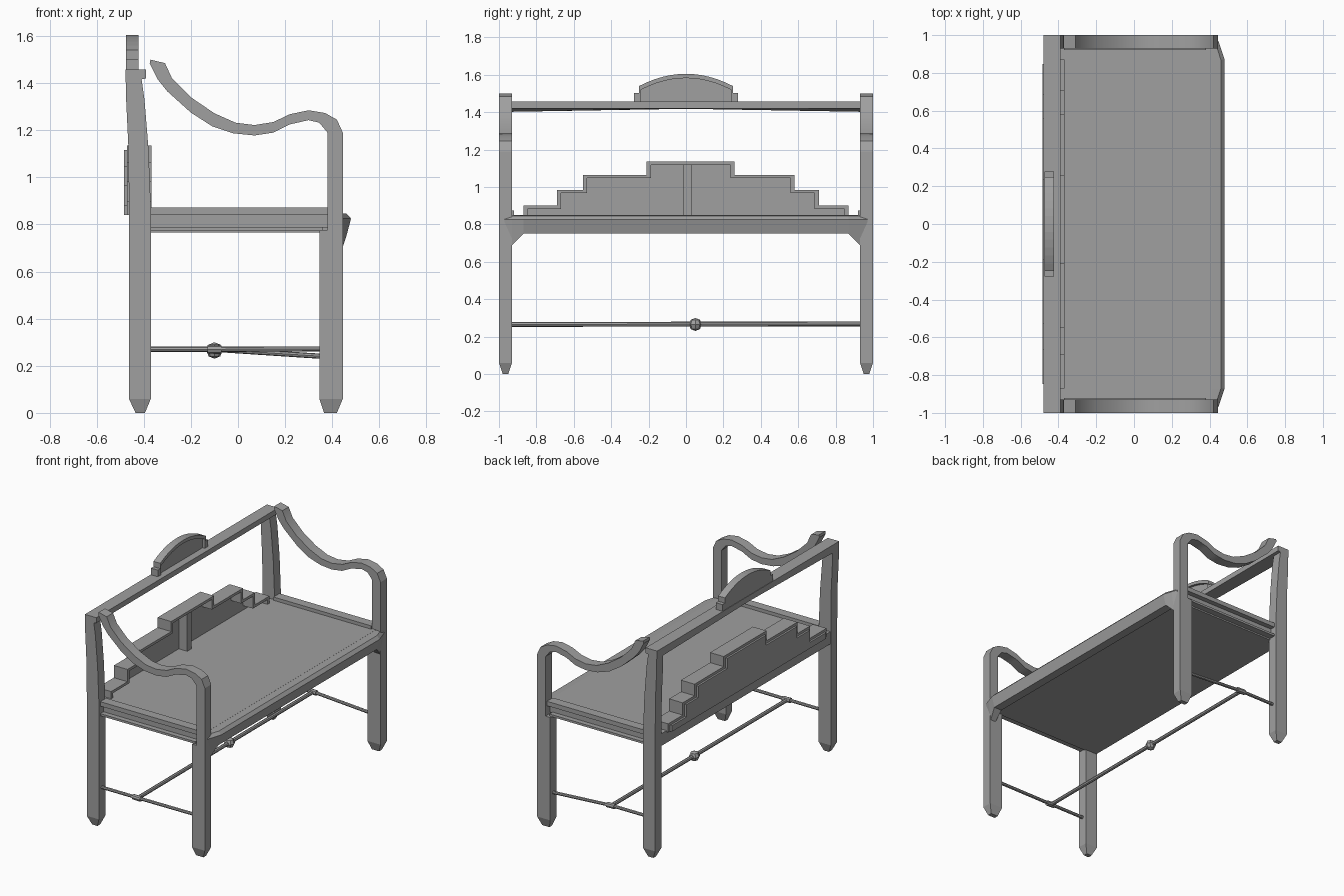
import bpy, bmesh, math
from mathutils import Vector

if "Cube" in bpy.data.objects:
    bpy.data.objects.remove(bpy.data.objects["Cube"])

grey = bpy.data.materials.new("plain grey")
grey.use_nodes = True
color = (0.35, 0.35, 0.35, 1)
grey.diffuse_color = color
grey.node_tree.nodes["Principled BSDF"].inputs["Base Color"].default_value = color


def finish(name, bm):
    bmesh.ops.recalc_face_normals(bm, faces=bm.faces)
    mesh = bpy.data.meshes.new(name)
    bm.to_mesh(mesh)
    bm.free()
    mesh.materials.append(grey)
    ob = bpy.data.objects.new(name, mesh)
    bpy.context.collection.objects.link(ob)
    return ob


def loft(name, rings):
    """Skin a closed solid through rings of equal length."""
    bm = bmesh.new()
    rows = [[bm.verts.new(p) for p in ring] for ring in rings]
    n = len(rows[0])
    for a, b in zip(rows, rows[1:]):
        for i in range(n):
            j = (i + 1) % n
            bm.faces.new((a[i], a[j], b[j], b[i]))
    bm.faces.new(rows[0])
    bm.faces.new(rows[-1])
    return finish(name, bm)


def along_x(name, pts, x0, x1):
    return loft(name, [[(x, y, z) for y, z in pts] for x in (x0, x1)])


def along_y(name, pts, y0, y1):
    return loft(name, [[(x, y, z) for x, z in pts] for y in (y0, y1)])


def box(name, x0, x1, y0, y1, z0, z1):
    return along_y(name, [(x0, z0), (x1, z0), (x1, z1), (x0, z1)], y0, y1)


def post(name, levels, s):
    """Square post from (height, back, front, side inset) levels."""
    rings = []
    for z, x0, x1, d in levels:
        y0, y1 = s * (0.93 + d), s * (1 - d)
        rings.append([(x0, y0, z), (x1, y0, z), (x1, y1, z), (x0, y1, z)])
    return loft(name, rings)


def rod(name, a, b, r):
    a, b = Vector(a), Vector(b)
    bm = bmesh.new()
    bmesh.ops.create_cone(bm, cap_ends=True, segments=8, radius1=r, radius2=r,
                          depth=(b - a).length)
    turn = (b - a).to_track_quat('Z', 'Y').to_matrix().to_4x4()
    bm.transform(turn)
    bmesh.ops.translate(bm, vec=(a + b) / 2, verts=bm.verts)
    return finish(name, bm)


# Legs, arms, side rails and side stretchers
back_levels = [(0, -.435, -.395, .02), (.06, -.463, -.37, 0), (.87, -.463, -.37, 0),
               (1.12, -.465, -.38, 0), (1.33, -.475, -.397, 0), (1.42, -.475, -.41, 0)]
front_levels = [(0, .365, .42, .02), (.06, .345, .445, 0), (.775, .345, .445, 0),
                (.776, .38, .445, 0), (1.19, .38, .445, 0)]
arm_top = [(.445, 1.19), (.42, 1.245), (.37, 1.273), (.3, 1.285), (.22, 1.268),
           (.15, 1.235), (.07, 1.222), (-.01, 1.232), (-.1, 1.272), (-.2, 1.34),
           (-.28, 1.42), (-.31, 1.485), (-.372, 1.5)]
arm_under = [(-.375, 1.483), (-.34, 1.415), (-.3, 1.365), (-.2, 1.275), (-.11, 1.217),
             (-.02, 1.187), (.07, 1.178), (.15, 1.19), (.22, 1.225), (.3, 1.243),
             (.345, 1.232), (.38, 1.19)]
for side, s in (("left", 1), ("right", -1)):
    side_name = "back" if s > 0 else "front"
    post(side_name + "_rear_leg", back_levels, s)
    post(side_name + "_fore_leg", front_levels, s)
    arm = along_y(side_name + "_arm", arm_top + arm_under, s * .93, s)
    bpy.ops.object.select_all(action='DESELECT')
    arm.select_set(True)
    bpy.context.view_layer.objects.active = arm
    bpy.ops.object.shade_smooth_by_angle(angle=math.radians(30))

    box(side_name + "_upper_side_rail", -.37, .38, s * .92, s * .985, .842, .873)
    box(side_name + "_side_panel", -.37, .38, s * .9, s * .95, .785, .842)
    box(side_name + "_lower_side_rail", -.37, .36, s * .92, s * .985, .775, .79)
    drop = .24 if s > 0 else .272
    rod(side_name + "_rear_stretcher", (-.38, s * .965, .27), (-.1, s * .965, .27), .011)
    rod(side_name + "_fore_stretcher", (-.1, s * .965, .27), (.36, s * .965, drop), .011)
    rod(side_name + "_stretcher_joint", (-.13, s * .965, .27), (-.07, s * .965, .268), .018)

# Long stretcher with a faceted bead
rod("long_stretcher", (-.1, -.965, .265), (-.1, .965, .268), .013)
bm = bmesh.new()
bmesh.ops.create_uvsphere(bm, u_segments=8, v_segments=4, radius=.035)
bmesh.ops.translate(bm, vec=(-.1, .05, .265), verts=bm.verts)
finish("stretcher_bead", bm)

# Seat and its slanted front lip, dropping at the corners into brackets
box("seat", -.46, .41, -.94, .94, .765, .85)


def lip(y, front, under):
    slope = front - .02
    return [(.4, y, .85), (front - .02, y, .846), (front, y, .825),
            (slope, y, under), (.4, y, under)]


loft("front_lip", [lip(-.97, .447, .69), lip(-.93, .46, .69), lip(-.87, .48, .75),
                   lip(.87, .48, .75), lip(.93, .46, .69), lip(.97, .447, .69)])


# Stepped back panel: recessed board, deep rim and central strip
def steps(dy, dz):
    left = [(-.87, .9), (-.69, .985), (-.55, 1.065), (-.21, 1.135)]
    right = [(.87, .9), (.71, .985), (.58, 1.065), (.26, 1.135)]
    pts = [(-.87 + dy, .84)]
    floor = .84
    for y, z in left:
        if floor != .84:
            pts.append((y + dy, floor))
        floor = z - dz
        pts.append((y + dy, floor))
    for i in (3, 2, 1, 0):
        y, z = right[i]
        pts.append((y - dy, z - dz))
        pts.append((y - dy, right[i - 1][1] - dz if i else .84))
    return pts


outer, inner = steps(0, 0), steps(.022, .018)
along_x("back_panel_rim", outer + inner[::-1], -.472, -.367)
along_x("back_panel_board", inner, -.485, -.445)
box("back_panel_strip", -.45, -.38, -.015, .03, .84, 1.117)


# Top rail with a gently arched underside
def rail(y, under):
    return [(-.478, y, under), (-.39, y, 1.42), (-.39, y, 1.457), (-.478, y, 1.457)]


loft("top_rail", [rail(-1, 1.402), rail(-.93, 1.402), rail(0, 1.418),
                  rail(.93, 1.402), rail(1, 1.402)])


# Arched crest with raised rim and small shoulder blocks
def arch(base, half, shoulder, rise):
    top = [(half * t / 6, shoulder + rise * (1 - (t / 6) ** 2)) for t in range(-6, 7)]
    return [(-half, base)] + top + [(half, base)]


crest, crest_inner = arch(1.455, .25, 1.54, .065), arch(1.455, .24, 1.52, .062)
along_x("crest_board", crest_inner, -.475, -.44)
along_x("crest_rim", crest + crest_inner[::-1], -.475, -.423)
for s, name in ((1, "back"), (-1, "front")):
    box(name + "_crest_shoulder", -.475, -.423, s * .25, s * .277, 1.455, 1.503)
